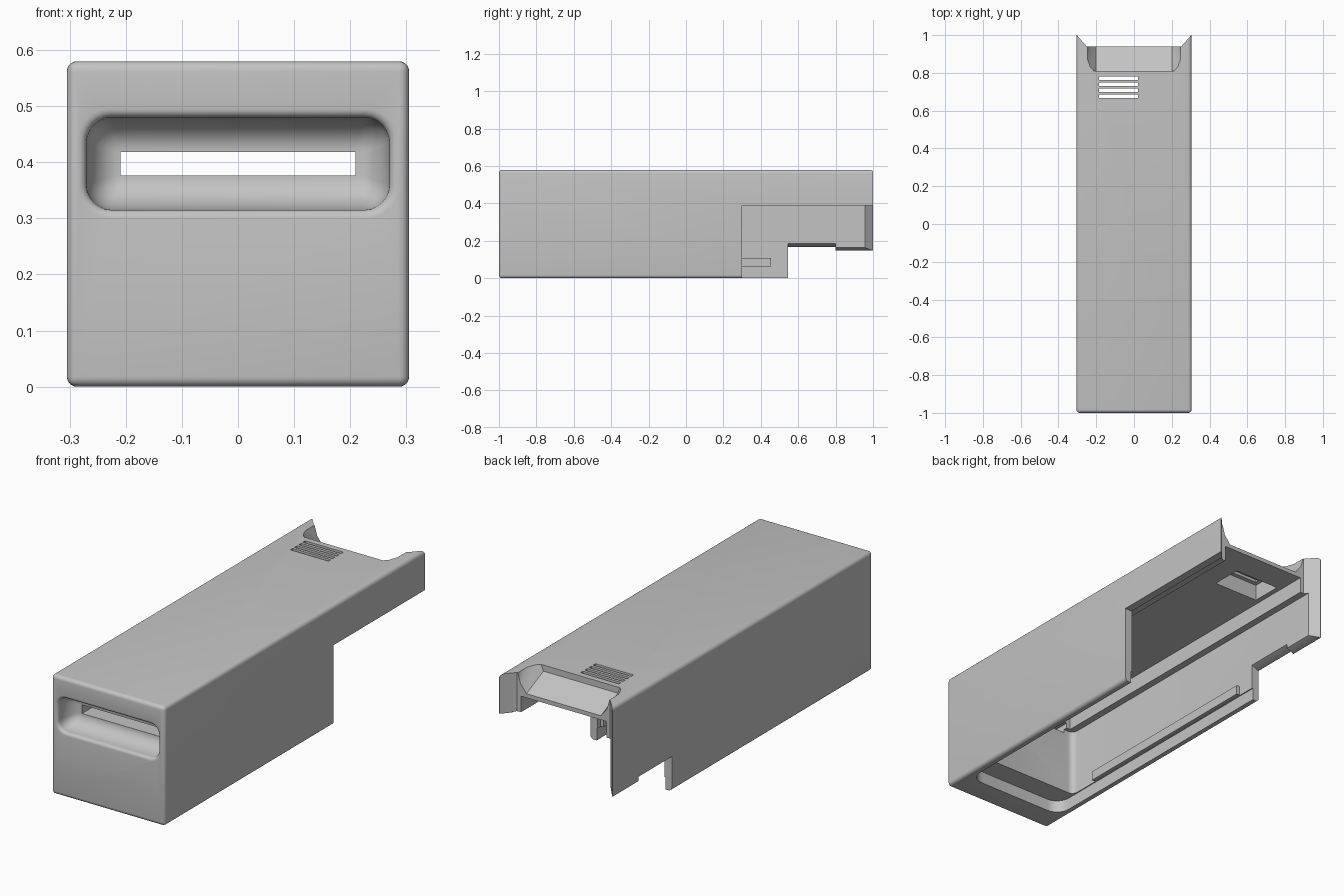
import bpy, bmesh, math
from mathutils import Vector

if "Cube" in bpy.data.objects:
    bpy.data.objects.remove(bpy.data.objects["Cube"], do_unlink=True)

grey = bpy.data.materials.new("plain grey")
grey.use_nodes = True
grey.diffuse_color = (0.55, 0.55, 0.55, 1)
grey.node_tree.nodes["Principled BSDF"].inputs["Base Color"].default_value = (0.55, 0.55, 0.55, 1)


def finish(name, bm):
    bmesh.ops.recalc_face_normals(bm, faces=bm.faces)
    mesh = bpy.data.meshes.new(name)
    bm.to_mesh(mesh)
    bm.free()
    mesh.materials.append(grey)
    obj = bpy.data.objects.new(name, mesh)
    bpy.context.collection.objects.link(obj)
    return obj


def loft(name, rings):
    """Closed solid through rings with equal point counts."""
    bm = bmesh.new()
    loops = [[bm.verts.new(p) for p in ring] for ring in rings]
    n = len(loops[0])
    for a, b in zip(loops, loops[1:]):
        for i in range(n):
            j = (i + 1) % n
            bm.faces.new((a[i], a[j], b[j], b[i]))
    bm.faces.new(loops[0])
    bm.faces.new(loops[-1])
    return finish(name, bm)


def box(name, x0, x1, y0, y1, z0, z1):
    corners = [(x0, y0), (x1, y0), (x1, y1), (x0, y1)]
    return loft(name, [[(x, y, z) for x, y in corners] for z in (z0, z1)])


def rounded_rect(w, h, r, steps=6):
    """Outline from half width, half height and corner radius."""
    pts = []
    for q, (sx, sy) in enumerate([(1, 1), (-1, 1), (-1, -1), (1, -1)]):
        for i in range(steps + 1):
            a = math.pi / 2 * (q + i / steps)
            pts.append((sx * (w - r) + r * math.cos(a), sy * (h - r) + r * math.sin(a)))
    return pts


def pocket(name, w, front, r, z0, z1):
    """Rounded pocket that runs out past the open back."""
    half = (1.3 - front) / 2
    outline = rounded_rect(w, half, r)
    return loft(name, [[(x, y + front + half, z) for x, y in outline] for z in (z0, z1)])


# Outer casing, rounded everywhere except at the open back
casing = box("casing", -0.305, 0.305, -1, 1, 0, 0.58)
bm = bmesh.new()
bm.from_mesh(casing.data)
edges = [e for e in bm.edges if not all(v.co.y > 0.9 for v in e.verts)]
bmesh.ops.bevel(bm, geom=edges, offset=0.018, segments=5, profile=0.5, affect='EDGES')
bm.to_mesh(casing.data)
bm.free()

cutters = []

# Bottom opening, main cavity and narrower upper channel
cutters.append(pocket("opening", 0.27, -0.87, 0.07, -0.1, 0.06))
cutters.append(pocket("cavity", 0.265, -0.76, 0.03, 0.05, 0.392))
cutters.append(box("channel", -0.23, 0.23, -0.74, 1.2, 0.38, 0.47))

# Front recess: rolled outer edge, then a concave bowl
profile = [(0.015, -1.05)]
for i in range(6):
    a = math.pi / 2 * i / 5
    profile.append((0.015 - 0.015 * math.sin(a), -0.985 - 0.015 * math.cos(a)))
for i in range(1, 11):
    a = math.pi / 2 * i / 10
    profile.append((-0.06 * (1 - math.cos(a)), -0.985 + 0.085 * math.sin(a)))
rings = []
for d, y in profile:
    outline = rounded_rect(0.27 + d, 0.0825 + d, max(0.006, 0.045 + 0.65 * d))
    rings.append([(x, y, 0.3975 + z) for x, z in outline])
cutters.append(loft("recess", rings))
cutters.append(box("slot", -0.209, 0.209, -0.95, -0.7, 0.376, 0.418))

# Side wall cut-outs: tall on the left, low and chamfered on the right
cutters.append(box("left_cutout", 0.2, 0.4, 0.3, 1.2, -0.1, 0.388))
for name, end, base in (("right_cutout", 1.2, 0.147), ("right_notch", 0.8, 0.168)):
    section = [(-0.4, -0.1), (-0.2, -0.1), (-0.2, base + 0.045), (-0.303, base), (-0.4, base)]
    cutters.append(loft(name, [[(x, y, z) for x, z in section] for y in (0.545, end)]))

# Flared back end
flare = [(-0.25, 0.94), (0.25, 0.94), (0.303, 1.0), (0.39, 1.1), (-0.39, 1.1), (-0.303, 1.0)]
cutters.append(loft("flare", [[(x, y, z) for x, y in flare] for z in (-0.1, 0.7)]))

# Sloping scoop in the back of the roof
bm = bmesh.new()
for s in (-1, 1):
    for p in [(0.22, 0.81, 0.6), (0.252, 0.845, 0.6), (0.252, 1.1, 0.6),
              (0.2, 0.81, 0.55), (0.2, 1.1, 0.416)]:
        bm.verts.new((s * p[0], p[1], p[2]))
bmesh.ops.convex_hull(bm, input=bm.verts)
cutters.append(finish("scoop", bm))

# Roof vents with a pocket beneath them
cutters.append(box("vent_pocket", -0.205, 0.04, 0.645, 0.797, 0.44, 0.55))
for i in range(4):
    y = 0.676 + 0.032 * i
    cutters.append(box("vent", -0.185, 0.02, y - 0.009, y + 0.009, 0.53, 0.65))

for cutter in cutters:
    cutter.hide_render = True
    mod = casing.modifiers.new(cutter.name, 'BOOLEAN')
    mod.operation = 'DIFFERENCE'
    mod.solver = 'EXACT'
    mod.object = cutter

bpy.context.view_layer.update()
evaluated = casing.evaluated_get(bpy.context.evaluated_depsgraph_get())
result = bpy.data.meshes.new_from_object(evaluated)
casing.modifiers.clear()
casing.data = result
result.materials.clear()
result.materials.append(grey)
for poly in result.polygons:
    poly.material_index = 0
for cutter in cutters:
    bpy.data.objects.remove(cutter, do_unlink=True)

# Inner guide rails along the lower walls
box("right_rail", -0.285, -0.247, -0.6, 0.455, 0.062, 0.108)
box("left_rail", 0.247, 0.285, -0.6, 0.28, 0.062, 0.108)

bpy.ops.object.select_all(action='DESELECT')
casing.select_set(True)
bpy.context.view_layer.objects.active = casing
bpy.ops.object.shade_smooth_by_angle(angle=math.radians(32))
